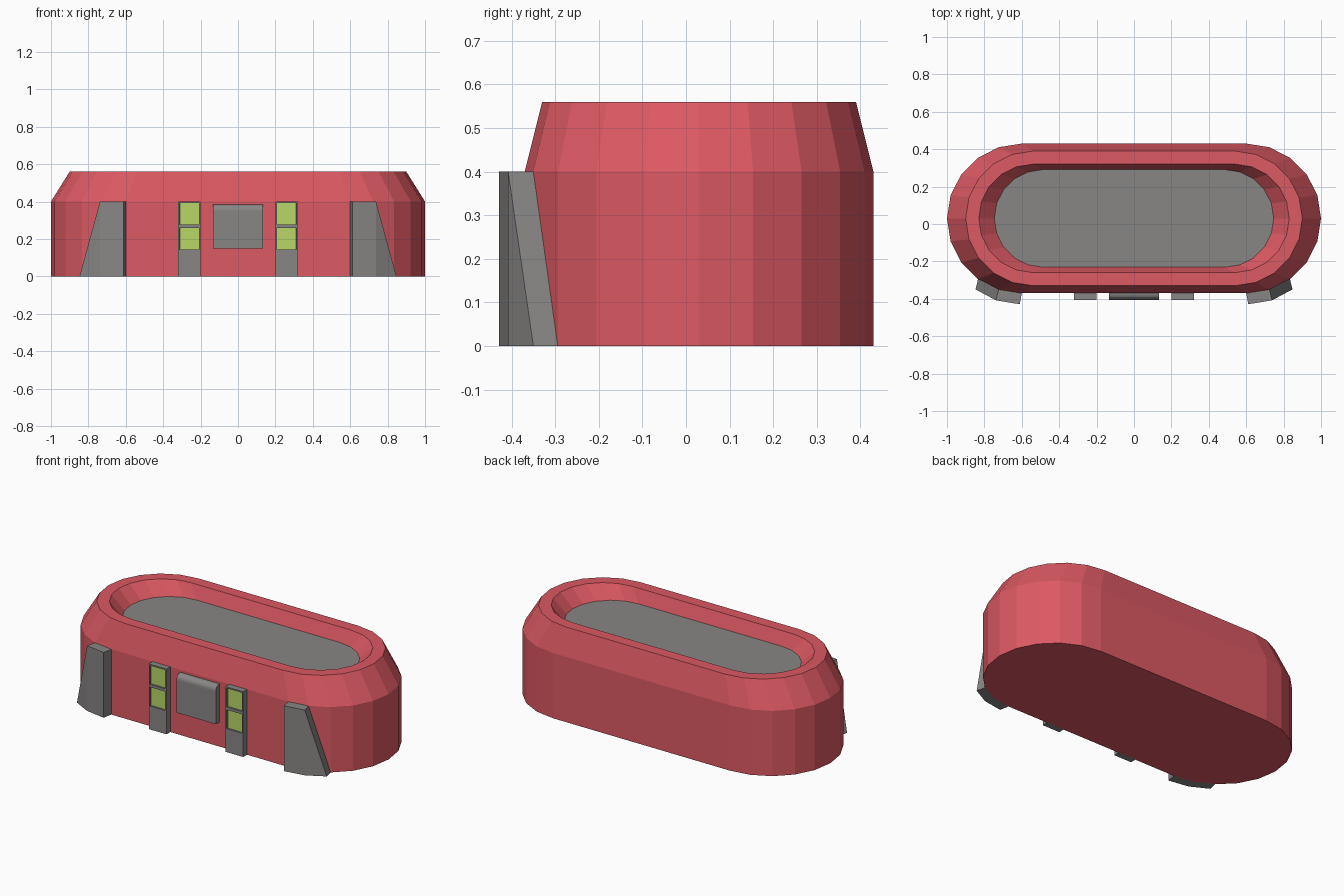
import bpy, bmesh, math

if "Cube" in bpy.data.objects:
    bpy.data.objects.remove(bpy.data.objects["Cube"])


def material(name, r, g, b):
    m = bpy.data.materials.new(name)
    m.diffuse_color = (r, g, b, 1)
    m.use_nodes = True
    m.node_tree.nodes["Principled BSDF"].inputs["Base Color"].default_value = m.diffuse_color
    return m


RED = material("red", 0.72, 0.10, 0.125)
GREY = material("grey", 0.25, 0.24, 0.235)
LIME = material("lime", 0.48, 0.67, 0.135)


def finish(bm, name, *mats):
    bmesh.ops.recalc_face_normals(bm, faces=bm.faces)
    me = bpy.data.meshes.new(name)
    bm.to_mesh(me)
    bm.free()
    for m in mats:
        me.materials.append(m)
    ob = bpy.data.objects.new(name, me)
    bpy.context.collection.objects.link(ob)
    return ob


def loft(rings, name, *mats, setup=None):
    """Closed skin through rings of equal point count, capped at both ends."""
    bm = bmesh.new()
    vs = [[bm.verts.new(p) for p in ring] for ring in rings]
    n = len(vs[0])
    for a, b in zip(vs, vs[1:]):
        for i in range(n):
            j = (i + 1) % n
            bm.faces.new((a[i], a[j], b[j], b[i]))
    bm.faces.new(vs[0])
    cap = bm.faces.new(vs[-1])
    if setup:
        setup(cap)
    return finish(bm, name, *mats)


CY = 0.03  # the body sits a little behind the centre


def stadium(straight, radius, z, steps=10):
    pts = []
    for side in (1, -1):
        for i in range(steps + 1):
            a = math.pi * i / steps - math.pi / 2
            pts.append((side * (straight + radius * math.cos(a)),
                        CY + side * radius * math.sin(a), z))
    return pts


def grey_cap(face):
    face.material_index = 1


# Body: wall, tapered shoulder, rim and sunken grey roof
loft([stadium(0.60, 0.40, 0), stadium(0.60, 0.40, 0.40),
      stadium(0.54, 0.36, 0.56), stadium(0.54, 0.29, 0.56),
      stadium(0.486, 0.261, 0.48)], "body", RED, GREY, setup=grey_cap)

# Angled fins hugging the curved corners
inner = [(0.60, -0.37), (0.724, -0.35), (0.834, -0.294)]
outer = [(0.611, -0.429), (0.738, -0.408), (0.847, -0.35)]
for side, label in ((1, "right"), (-1, "left")):
    bm = bmesh.new()
    rows = []
    for line in (inner, outer):
        low = [bm.verts.new((side * x, y, 0)) for x, y in line]
        top = [bm.verts.new((side * x, y, 0.40)) for x, y in line[:2]]
        rows.append((low, top))
    (il, it), (ol, ot) = rows
    for low, top in rows:
        bm.faces.new((low[0], low[1], top[1], top[0]))
        bm.faces.new((low[1], low[2], top[1]))
    for a, b, c, d in ((il[0], ol[0], ot[0], it[0]), (it[0], ot[0], ot[1], it[1]),
                       (it[1], ot[1], ol[2], il[2]), (il[0], il[1], ol[1], ol[0]),
                       (il[1], il[2], ol[2], ol[1])):
        bm.faces.new((a, b, c, d))
    finish(bm, label + "_fin", GREY)

# Window posts: stacked cells, the upper two with recessed lit windows
for side, label in ((1, "right"), (-1, "left")):
    rings = [[(side * 0.26 + x, y, z) for x, y in
              ((-0.06, -0.36), (-0.06, -0.407), (0.06, -0.407), (0.06, -0.36))]
             for z in (0, 0.135, 0.268, 0.40)]
    ob = loft(rings, label + "_window_post", GREY, LIME)
    bm = bmesh.new()
    bm.from_mesh(ob.data)
    cells = [f for f in bm.faces if f.normal.y < -0.9 and f.calc_center_median().z > 0.14]
    bmesh.ops.inset_individual(bm, faces=cells, thickness=0.012)
    for f in cells:
        f.material_index = 1
    # step straight back for the recess
    bmesh.ops.inset_individual(bm, faces=cells, thickness=0.0005, depth=-0.01)
    for f in bm.faces:
        f.material_index = 1 if f in cells else 0
    bm.to_mesh(ob.data)
    bm.free()

# Centre panel with a rounded top edge
R = 0.034
profile = [(-0.36, 0.385), (-0.36, 0.15), (-0.405, 0.15)]
profile += [(-0.405 + R - R * math.cos(a), 0.385 - R + R * math.sin(a))
            for a in (math.pi / 2 * i / 5 for i in range(6))]
loft([[(x, y, z) for y, z in profile] for x in (-0.133, 0.133)], "front_panel", GREY)
